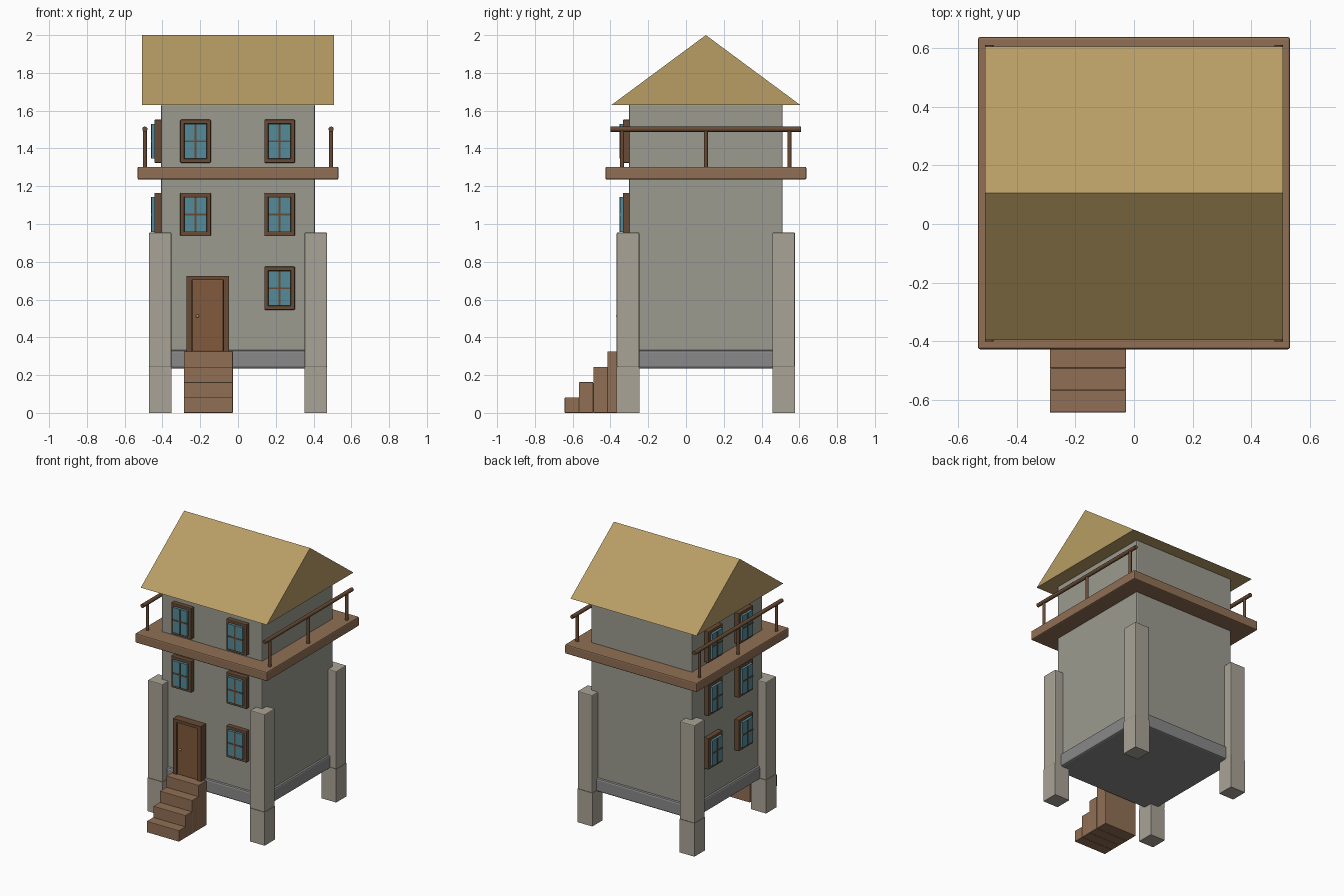
import bpy, bmesh
from math import pi
from mathutils import Matrix, Vector

if "Cube" in bpy.data.objects:
    bpy.data.objects.remove(bpy.data.objects["Cube"])

CY = 0.105  # depth centre of the tower body


def mat(name, r, g, b):
    m = bpy.data.materials.new(name)
    m.diffuse_color = (r, g, b, 1)
    m.use_nodes = True
    m.node_tree.nodes["Principled BSDF"].inputs["Base Color"].default_value = m.diffuse_color
    return m


STONE = mat("stone", 0.33, 0.33, 0.28)
PILLAR = mat("pillar_stone", 0.40, 0.37, 0.31)
PLINTH = mat("plinth_stone", 0.25, 0.25, 0.25)
WOOD = mat("wood", 0.28, 0.16, 0.09)
DARK = mat("dark_wood", 0.14, 0.07, 0.035)
DOOR = mat("door_wood", 0.22, 0.10, 0.045)
THATCH = mat("thatch", 0.48, 0.34, 0.13)
GLASS = mat("glass", 0.09, 0.26, 0.32)
BRASS = mat("brass", 0.6, 0.42, 0.12)


def finish(name, bm, material):
    bmesh.ops.recalc_face_normals(bm, faces=bm.faces)
    me = bpy.data.meshes.new(name)
    bm.to_mesh(me)
    bm.free()
    me.materials.append(material)
    ob = bpy.data.objects.new(name, me)
    bpy.context.collection.objects.link(ob)
    return ob


def box(name, x, y, z, material, bevel=0.0, M=None):
    """Box from (min, max) ranges, optionally placed by a matrix."""
    bm = bmesh.new()
    bmesh.ops.create_cube(bm, size=1)
    for v in bm.verts:
        v.co = Vector([(r[0] + r[1]) / 2 + c * (r[1] - r[0])
                       for r, c in zip((x, y, z), v.co)])
    if bevel:
        bmesh.ops.bevel(bm, geom=bm.edges[:], offset=bevel, segments=2,
                        profile=0.5, affect='EDGES')
    if M:
        bm.transform(M)
    return finish(name, bm, material)


def rod(name, a, b, r, material):
    a, b = Vector(a), Vector(b)
    bm = bmesh.new()
    bmesh.ops.create_cone(bm, cap_ends=True, segments=12, radius1=r, radius2=r,
                          depth=(b - a).length)
    rot = (b - a).to_track_quat('Z', 'Y').to_matrix().to_4x4()
    bm.transform(Matrix.Translation((a + b) / 2) @ rot)
    for f in bm.faces:
        f.smooth = len(f.verts) == 4
    return finish(name, bm, material)


def prism(name, profile, x0, x1, material):
    """Extrude a (y, z) profile along x."""
    bm = bmesh.new()
    face = bm.faces.new([bm.verts.new((x0, y, z)) for y, z in profile])
    ext = bmesh.ops.extrude_face_region(bm, geom=[face])
    vs = [g for g in ext["geom"] if isinstance(g, bmesh.types.BMVert)]
    bmesh.ops.translate(bm, verts=vs, vec=(x1 - x0, 0, 0))
    return finish(name, bm, material)


def window(name, M):
    """Window centred at the origin of M, facing local -y."""
    w, h, t = 0.081, 0.114, 0.022
    for s, side in ((-1, "left"), (1, "right")):
        a, b = sorted((s * w, s * (w - t)))
        box(f"{name}_frame_{side}", (a, b), (-0.032, 0.005), (-h, h), DARK, 0.004, M)
    for s, side in ((-1, "bottom"), (1, "top")):
        a, b = sorted((s * h, s * (h - t)))
        box(f"{name}_frame_{side}", (-w, w), (-0.032, 0.005), (a, b), DARK, 0.004, M)
    box(f"{name}_glass", (t - w, w - t), (-0.047, 0.0), (t - h, h - t), GLASS, 0, M)
    box(f"{name}_mullion", (-0.005, 0.005), (-0.05, 0), (t - h, h - t), DARK, 0, M)
    box(f"{name}_crossbar", (t - w, w - t), (-0.05, 0), (-0.005, 0.005), DARK, 0, M)


# Tower body and plinth
box("tower_body", (-0.407, 0.407), (CY - 0.407, CY + 0.407), (0.315, 1.635), STONE, 0.008)
box("plinth", (-0.422, 0.422), (CY - 0.422, CY + 0.422), (0.235, 0.332), PLINTH, 0.012)

# Corner pillars with separate feet
for sx, side in ((-1, "left"), (1, "right")):
    for sy, end in ((-1, "front"), (1, "back")):
        x, y = sx * 0.412, CY + sy * 0.412
        xr, yr = (x - 0.06, x + 0.06), (y - 0.06, y + 0.06)
        box(f"{end}_{side}_pillar", xr, yr, (0.242, 0.955), PILLAR, 0.006)
        box(f"{end}_{side}_pillar_foot", xr, yr, (0, 0.243), PILLAR)

# Balcony deck and side railings
box("balcony_deck", (-0.532, 0.532), (CY - 0.532, CY + 0.532), (1.235, 1.303), WOOD, 0.008)
for sx, side in ((-1, "left"), (1, "right")):
    x = sx * 0.493
    rod(f"{side}_handrail", (x, CY - 0.505, 1.502), (x, CY + 0.505, 1.502), 0.014, DARK)
    for i, dy in enumerate((-0.443, 0, 0.443)):
        rod(f"{side}_rail_post_{i}", (x, CY + dy, 1.30), (x, CY + dy, 1.502), 0.011, DARK)

# Gable roof
prism("roof", [(CY - 0.5, 1.63), (CY + 0.5, 1.63), (CY, 2.0)], -0.508, 0.508, THATCH)

# Windows on the front and left walls
for r, z in enumerate((0.66, 1.05, 1.438)):
    for c, x in enumerate((-0.225, 0.22)):
        if r or c:  # the door takes the lower left spot
            window(f"front_window_{r}_{c}", Matrix.Translation((x, CY - 0.407, z)))
    for c, y in enumerate((-0.06, 0.29)):
        window(f"left_window_{r}_{c}",
               Matrix.Translation((-0.41, y, z)) @ Matrix.Rotation(-pi / 2, 4, 'Z'))

# Door with frame and knob
box("door_frame_left", (-0.273, -0.243), (-0.36, -0.295), (0.325, 0.726), DARK)
box("door_frame_right", (-0.077, -0.047), (-0.36, -0.295), (0.325, 0.726), DARK)
box("door_frame_top", (-0.243, -0.077), (-0.36, -0.295), (0.704, 0.726), DARK)
box("door_leaf", (-0.243, -0.077), (-0.352, -0.295), (0.325, 0.704), DOOR, 0.004)
bm = bmesh.new()
bmesh.ops.create_uvsphere(bm, u_segments=10, v_segments=6, radius=0.009)
bm.transform(Matrix.Translation((-0.215, -0.361, 0.513)))
finish("door_knob", bm, BRASS)

# Front steps
for i in range(4):
    y = -0.642 + i * 0.0755
    back = y + 0.0755 if i < 3 else -0.325
    box(f"step_{i}", (-0.287, -0.027), (y, back), (0, 0.0812 * (i + 1)), WOOD, 0.003)
